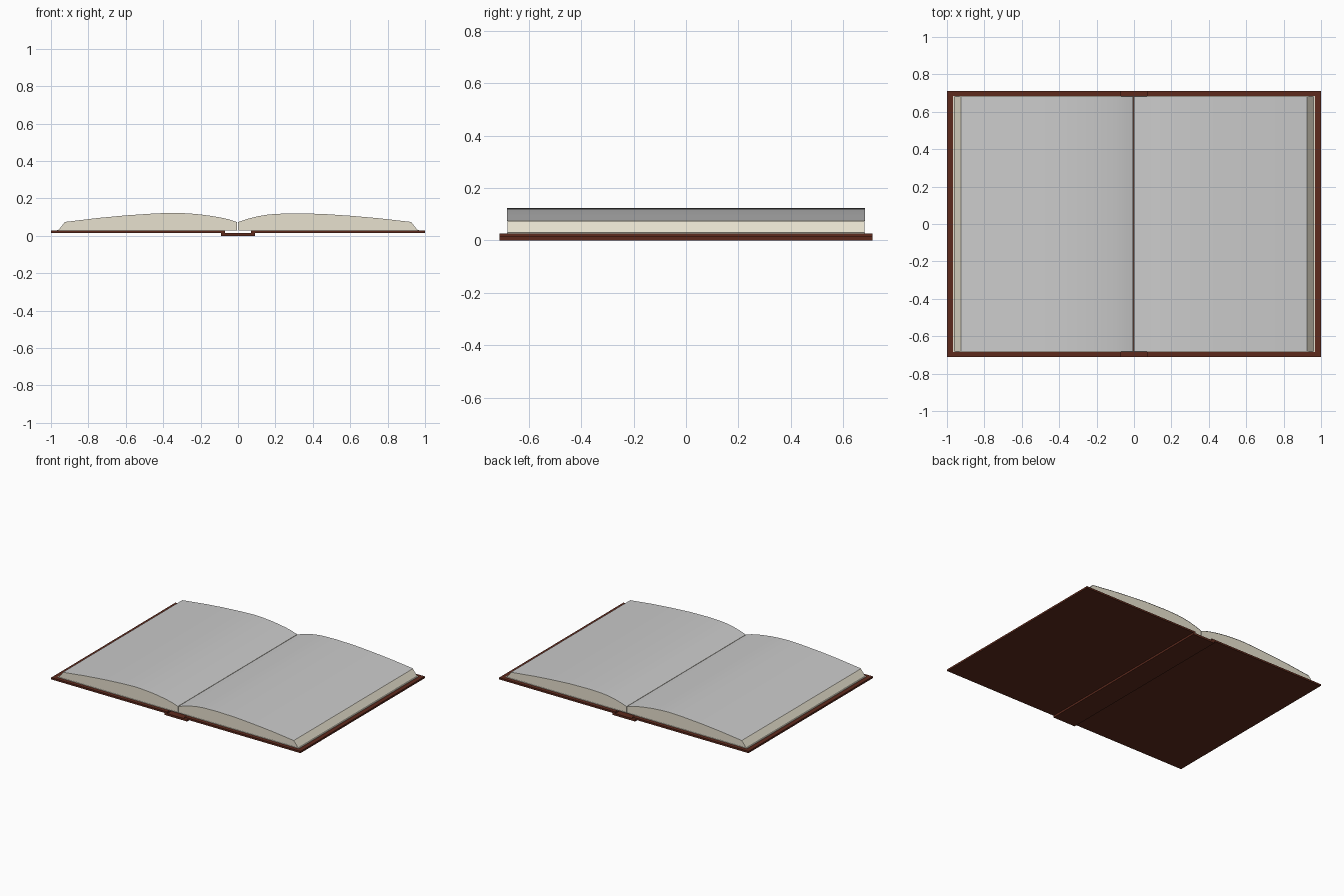
import bpy, bmesh, math

if "Cube" in bpy.data.objects:
    bpy.data.objects.remove(bpy.data.objects["Cube"])


def material(name, rgb):
    m = bpy.data.materials.new(name)
    m.diffuse_color = (*rgb, 1)
    m.use_nodes = True
    m.node_tree.nodes["Principled BSDF"].inputs["Base Color"].default_value = m.diffuse_color
    return m


LEATHER = material("brown_leather", (0.11, 0.023, 0.012))
PAPER = material("paper_edges", (0.8, 0.75, 0.62))


def extrude_y(name, profile, half_depth, mat=None, closed=True):
    """Sweep an x/z profile along y, as a solid or as an open sheet."""
    bm = bmesh.new()
    front = [bm.verts.new((x, -half_depth, z)) for x, z in profile]
    back = [bm.verts.new((x, half_depth, z)) for x, z in profile]
    n = len(profile)
    for i in range(n if closed else n - 1):
        j = (i + 1) % n
        bm.faces.new((front[i], front[j], back[j], back[i]))
    if closed:
        bm.faces.new(front)
        bm.faces.new(back[::-1])
    bmesh.ops.recalc_face_normals(bm, faces=bm.faces[:])
    if not closed and sum(f.normal.z for f in bm.faces) < 0:
        bmesh.ops.reverse_faces(bm, faces=bm.faces[:])
    mesh = bpy.data.meshes.new(name)
    bm.to_mesh(mesh)
    bm.free()
    obj = bpy.data.objects.new(name, mesh)
    bpy.context.collection.objects.link(obj)
    if mat:
        mesh.materials.append(mat)
    bpy.ops.object.select_all(action='DESELECT')
    obj.select_set(True)
    bpy.context.view_layer.objects.active = obj
    bpy.ops.object.shade_smooth_by_angle(angle=math.radians(20))
    return obj


def slab(name, x0, x1, z0, z1, half_depth, mat):
    return extrude_y(name, [(x0, z0), (x1, z0), (x1, z1), (x0, z1)], half_depth, mat)


# Curved page tops, from the gutter out to the fore edge
curves = {
    "right": (1, [(0.0, 0.073), (0.05, 0.09), (0.1, 0.103), (0.15, 0.112), (0.2, 0.117),
                  (0.3, 0.12), (0.45, 0.117), (0.6, 0.107), (0.75, 0.094), (0.925, 0.074)]),
    "left": (-1, [(0.005, 0.073), (0.05, 0.088), (0.1, 0.099), (0.15, 0.107), (0.2, 0.114),
                  (0.27, 0.12), (0.35, 0.123), (0.45, 0.119), (0.6, 0.109), (0.75, 0.095),
                  (0.925, 0.074)]),
}

# Spine plate under the two covers
slab("spine", -0.09, 0.09, 0.0, 0.015, 0.712, LEATHER)

for side, (s, curve) in curves.items():
    # Cover board and endpaper
    slab(side + "_cover", s * 0.07, s * 1.0, 0.014, 0.027, 0.712, LEATHER)
    slab(side + "_endpaper", s * 0.002, s * 0.968, 0.027, 0.031, 0.684, PAPER)
    # Page block with sloping fore edge
    top = [(s * x, z) for x, z in curve]
    extrude_y(side + "_page_block",
              [(top[0][0], 0.031)] + top + [(s * 0.96, 0.031)], 0.682, PAPER)
    # Open page lying on the block
    extrude_y(side + "_open_page", [(x, z + 0.0015) for x, z in top], 0.683, closed=False)
